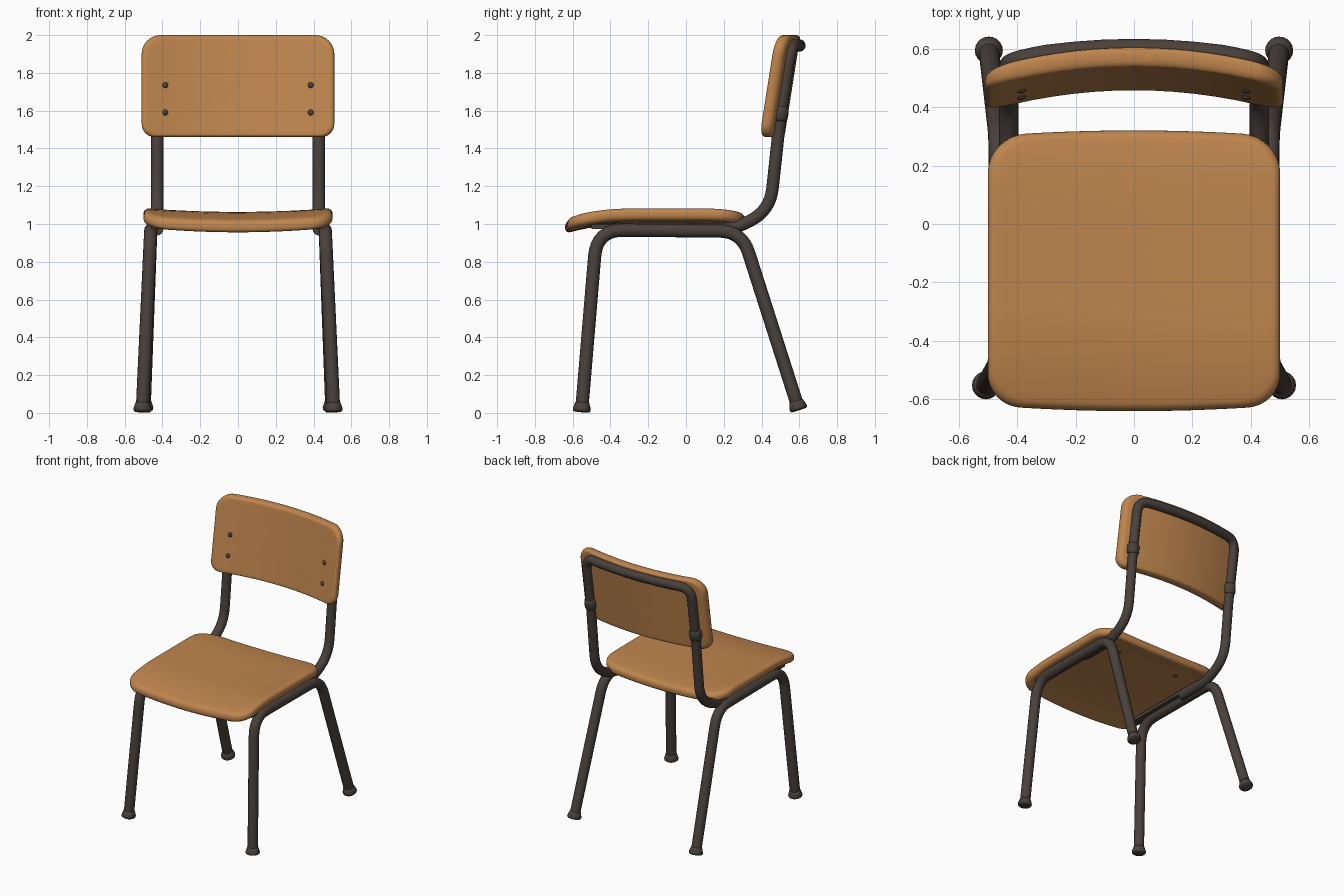
import bpy, bmesh, math
from mathutils import Vector

if "Cube" in bpy.data.objects:
    bpy.data.objects.remove(bpy.data.objects["Cube"])


def material(name, rgb):
    m = bpy.data.materials.new(name)
    m.diffuse_color = (*rgb, 1)
    m.use_nodes = True
    m.node_tree.nodes["Principled BSDF"].inputs["Base Color"].default_value = m.diffuse_color
    return m


WOOD = material("warm wood", (0.52, 0.235, 0.075))
METAL = material("dark metal", (0.066, 0.052, 0.044))


def finish(name, mesh, mat):
    ob = bpy.data.objects.new(name, mesh)
    bpy.context.collection.objects.link(ob)
    mesh.materials.clear()
    mesh.materials.append(mat)
    for p in mesh.polygons:
        p.use_smooth = True
        p.material_index = 0
    return ob


def from_bmesh(name, bm, mat):
    bmesh.ops.recalc_face_normals(bm, faces=bm.faces)
    mesh = bpy.data.meshes.new(name)
    bm.to_mesh(mesh)
    bm.free()
    return finish(name, mesh, mat)


def round_path(pts, radii, n=8):
    """Polyline with each inner corner replaced by a smooth bend."""
    pts = [Vector(p) for p in pts]
    out = [pts[0]]
    for a, b, c, r in zip(pts, pts[1:], pts[2:], radii):
        if r == 0:
            out.append(b)
            continue
        p, q = b + (a - b).normalized() * r, b + (c - b).normalized() * r
        for i in range(n + 1):
            t = i / n
            out.append(p * (1 - t) ** 2 + b * 2 * t * (1 - t) + q * t * t)
    return out + [pts[-1]]


def tube(name, path, radius):
    cu = bpy.data.curves.new(name, 'CURVE')
    cu.dimensions = '3D'
    cu.bevel_depth = radius
    cu.bevel_resolution = 6
    cu.use_fill_caps = True
    sp = cu.splines.new('POLY')
    sp.points.add(len(path) - 1)
    for pt, co in zip(sp.points, path):
        pt.co = (*co, 1)
    tmp = bpy.data.objects.new(name + "_curve", cu)
    bpy.context.collection.objects.link(tmp)
    dg = bpy.context.evaluated_depsgraph_get()
    mesh = bpy.data.meshes.new_from_object(tmp.evaluated_get(dg))
    bpy.data.objects.remove(tmp)
    return finish(name, mesh, METAL)


def loft(bm, rings):
    """Join vertex rings with quads."""
    for r0, r1 in zip(rings, rings[1:]):
        for i in range(len(r0)):
            j = (i + 1) % len(r0)
            bm.faces.new((r0[i], r0[j], r1[j], r1[i]))


def lathe(name, base, axis, profile, mat=METAL, n=20):
    """Revolve (radius, height) points round an axis."""
    q = Vector((0, 0, 1)).rotation_difference(Vector(axis))
    bm = bmesh.new()
    rings = []
    for r, h in profile:
        rings.append([bm.verts.new(Vector(base) + q @ Vector(
            (r * math.cos(math.tau * i / n), r * math.sin(math.tau * i / n), h))) for i in range(n)])
    loft(bm, rings)
    bm.faces.new(rings[0])
    bm.faces.new(rings[-1])
    return from_bmesh(name, bm, mat)


def panel(name, hx, hy, r_low, r_high, thick, edge, place):
    """Bent rounded-rectangle board; place maps (a, b, depth) to a point."""
    pts = []
    corners = [(1, 1, r_high, 0), (-1, 1, r_high, 90), (-1, -1, r_low, 180), (1, -1, r_low, 270)]
    for sx, sy, r, a0 in corners:
        for i in range(9):
            a = math.radians(a0 + i * 90 / 8)
            pts.append(Vector((sx * (hx - r) + r * math.cos(a), sy * (hy - r) + r * math.sin(a))))
    outline = []
    for i, p in enumerate(pts):
        outline.append(p)
        if i % 9 == 8:  # subdivide the straight sides
            nxt = pts[(i + 1) % len(pts)]
            outline += [p.lerp(nxt, k / 12) for k in range(1, 12)]
    inner = [hx * k for k in (0.97, 0.85, 0.7, 0.55, 0.4, 0.25)]
    arc = [(edge * (1 - math.sin(k * math.pi / 10)), edge * (1 - math.cos(k * math.pi / 10))) for k in range(6)]
    steps = [(d, 0) for d in inner] + [(0.12 * hx, 0)] + arc
    steps += [(d, thick - t) for d, t in reversed(steps)]
    bm = bmesh.new()
    rings = []
    for d, t in steps:
        s, u = 1 - d / hx, 1 - d / hy
        u = max(u, s) if d < 0.1 * hx else s
        rings.append([bm.verts.new(place(p.x * s, p.y * u, t)) for p in outline])
    loft(bm, rings)
    bm.faces.new(rings[0])
    bm.faces.new(rings[-1])
    return from_bmesh(name, bm, WOOD)


# Seat: dished across, rolled down at the front
def seat_point(a, b, t):
    y = -0.16 + b - 0.02 * (a / 0.5) ** 2 * b / 0.48
    z = 1.064 + 0.02 * (a / 0.5) ** 2
    z -= 0.42 * max(0, -0.3 - y) ** 2 + 0.4 * max(0, y - 0.1) ** 2
    return (a, y, z - t)


panel("seat", 0.5, 0.48, 0.11, 0.13, 0.066, 0.028, seat_point)


# Backrest: curved across and leaning back
def back_point(a, b, t):
    z = 1.73 + b
    return (a, 0.385 + 0.157 * (z - 1.46) + 0.07 * (1 - (a / 0.5) ** 2) + t, z)


panel("backrest", 0.51, 0.27, 0.07, 0.1, 0.066, 0.028, back_point)

FOOT = [(0.04, 0), (0.047, 0.006), (0.048, 0.016), (0.043, 0.032), (0.037, 0.05)]
SCREW = [(0.016, 0), (0.015, 0.005), (0.011, 0.009), (0.004, 0.011)]
for s, side in ((1, "right"), (-1, "left")):
    # Front leg, seat rail and back leg bent from one tube
    front, rail_f = Vector((s * 0.507, -0.553, 0.005)), Vector((s * 0.462, -0.472, 0.968))
    back, rail_b = Vector((s * 0.497, 0.598, 0.015)), Vector((s * 0.462, 0.295, 0.962))
    up_f, up_b = (rail_f - front).normalized(), (rail_b - back).normalized()
    tube(side + "_leg_frame", round_path(
        [front + up_f * 0.02, rail_f, rail_b, back + up_b * 0.02], [0.14, 0.12]), 0.035)
    # Feet
    lathe(side + "_front_foot", front, up_f, FOOT)
    lathe(side + "_back_foot", back, up_b, FOOT)
    # Sleeve on the back support
    lathe(side + "_sleeve", (s * 0.428, 0.494, 1.545), (0, 0.14, 1),
          [(0.033, 0), (0.041, 0.012), (0.043, 0.04), (0.041, 0.068), (0.033, 0.08)])
    # Flat strip fixing the seat to the rail
    bm = bmesh.new()
    bmesh.ops.create_cube(bm, size=1)
    for v in bm.verts:
        v.co = (s * 0.428 + v.co.x * 0.06, -0.15 + v.co.y * 0.7, 0.985 + v.co.z * 0.024)
    strip = from_bmesh(side + "_seat_strip", bm, METAL)
    for p in strip.data.polygons:
        p.use_smooth = False
    # Screws in the backrest and under the seat
    for k, z in enumerate((1.59, 1.735)):
        p = Vector(back_point(s * 0.385, z - 1.73, 0.002))
        lathe(f"{side}_back_screw_{k + 1}", p, (-s * 0.2, -1, 0.15), SCREW, n=12)
    lathe(side + "_seat_screw", seat_point(s * 0.25, 0.3, 0.064), (0, 0, -1), SCREW, n=12)

# Back support: one tube up each side and across the top
half = [(0.428, 0.0, 0.972), (0.428, 0.25, 0.972), (0.428, 0.445, 1.07), (0.428, 0.47, 1.3),
        (0.428, 0.50, 1.58), (0.428, 0.555, 1.945), (0.3, 0.58, 1.945), (0.2, 0.591, 1.945),
        (0.1, 0.598, 1.945)]
bends = [0.08, 0.12, 0, 0, 0.09, 0, 0, 0]
full = half + [(0, 0.6, 1.945)] + [(-x, y, z) for x, y, z in reversed(half)]
tube("back_support", round_path(full, bends + [0] + bends[::-1]), 0.033)
